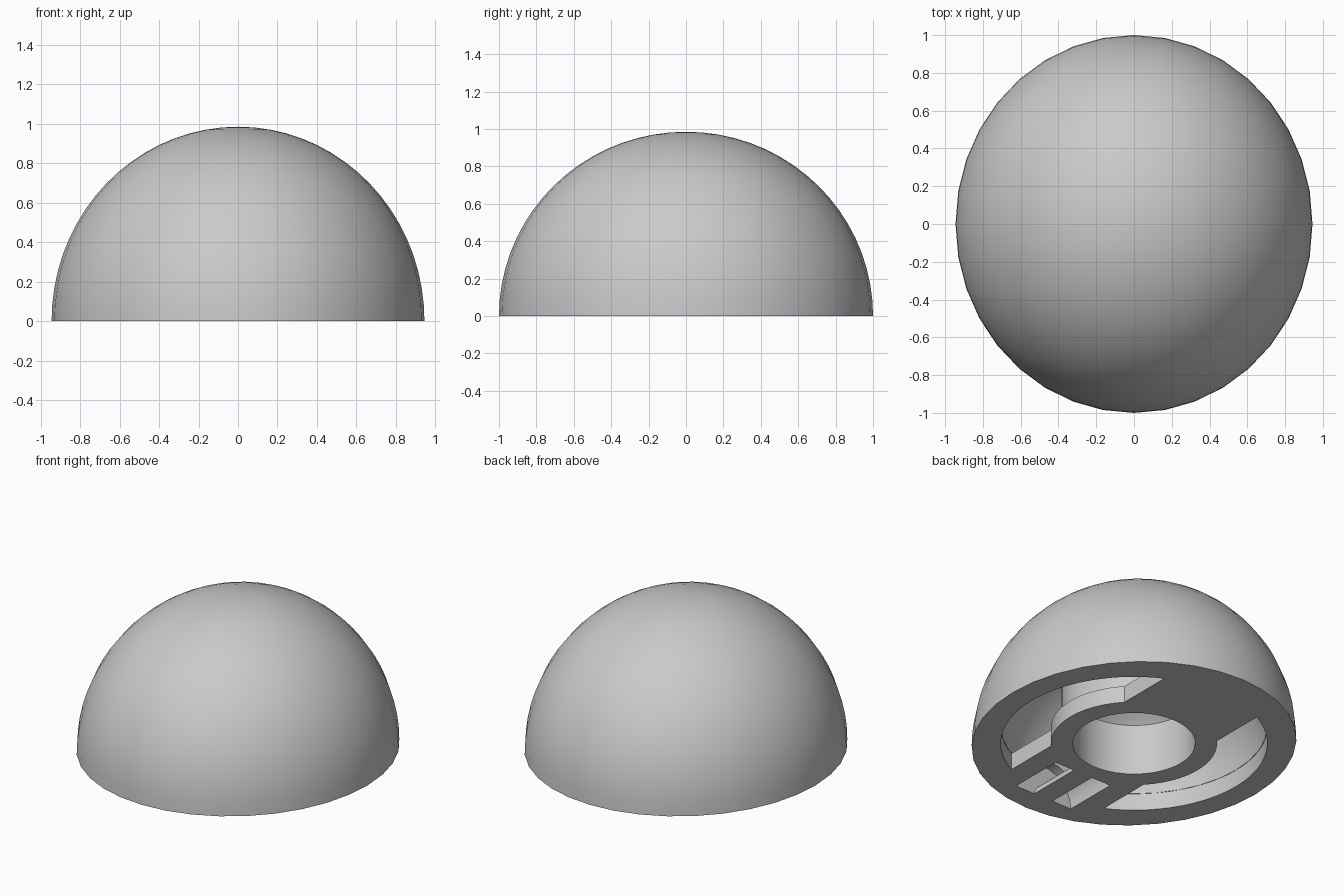
import bpy, bmesh
from math import sin, cos, acos, pi, radians
from mathutils import Matrix

if "Cube" in bpy.data.objects:
    bpy.data.objects.remove(bpy.data.objects["Cube"])

PLATE = 0.11          # thickness of the base plate
HUB, TUBE, BORE = 0.495, 0.432, 0.365
POCKET = 0.795        # outer radius of the base openings
STRIP = 0.36          # half width of the bridge across the base

grey = bpy.data.materials.new("light_grey")
grey.use_nodes = True
grey.diffuse_color = (0.59, 0.59, 0.59, 1)
grey.node_tree.nodes["Principled BSDF"].inputs["Base Color"].default_value = grey.diffuse_color


def to_object(name, bm):
    bmesh.ops.recalc_face_normals(bm, faces=bm.faces)
    mesh = bpy.data.meshes.new(name)
    bm.to_mesh(mesh)
    bm.free()
    mesh.materials.append(grey)
    obj = bpy.data.objects.new(name, mesh)
    bpy.context.collection.objects.link(obj)
    return obj


def half_ellipsoid(name, size, floor):
    bm = bmesh.new()
    bmesh.ops.create_uvsphere(bm, u_segments=36, v_segments=36, radius=1)
    bmesh.ops.scale(bm, vec=size, verts=bm.verts)
    bmesh.ops.bisect_plane(bm, geom=bm.verts[:] + bm.edges[:] + bm.faces[:],
                           plane_co=(0, 0, floor), plane_no=(0, 0, 1), clear_inner=True)
    rim = [e for e in bm.edges if e.is_boundary]
    bmesh.ops.contextual_create(bm, geom=rim)
    return to_object(name, bm)


def prism(name, outline, bottom, top, tip=0, turn=Matrix()):
    """Extrude an outline upward, optionally with a pointed top, then turn it."""
    bm = bmesh.new()
    face = bm.faces.new([bm.verts.new((x, y, bottom)) for x, y in outline])
    up = bmesh.ops.extrude_face_region(bm, geom=[face])["geom"]
    bmesh.ops.translate(bm, vec=(0, 0, top - bottom),
                        verts=[v for v in up if isinstance(v, bmesh.types.BMVert)])
    if tip:
        cap = [f for f in up if isinstance(f, bmesh.types.BMFace)]
        for v in bmesh.ops.poke(bm, faces=cap)["verts"]:
            v.co.z += tip
    bm.transform(turn)
    return to_object(name, bm)


def arc(radius, start, end, steps):
    angles = [start + (end - start) * i / steps for i in range(steps + 1)]
    return [(radius * cos(a), radius * sin(a)) for a in angles]


def circle(radius):
    return arc(radius, 0, 2 * pi, 48)[:-1]


def subtract(target, cutter):
    cutter.hide_render = True
    mod = target.modifiers.new("cut", "BOOLEAN")
    mod.operation, mod.solver, mod.object = "DIFFERENCE", "EXACT", cutter
    bpy.context.view_layer.objects.active = target
    bpy.ops.object.modifier_apply(modifier=mod.name)
    bpy.data.objects.remove(cutter)


# Outer dome, hollowed around a central tube
dome = half_ellipsoid("hollow_dome", (0.945, 1.0, 0.985), 0)
cavity = half_ellipsoid("cavity", (0.802, 0.802, 0.802), PLATE)
subtract(cavity, prism("tube", circle(TUBE), -0.1, 1.1))
subtract(dome, cavity)

# Round bore with a conical end
subtract(dome, prism("bore", circle(BORE), -0.1, 0.334, tip=BORE))

# Curved openings through the base plate, left and right
a, b = acos(STRIP / POCKET), acos(STRIP / HUB)
opening = arc(POCKET, -a, a, 26) + arc(HUB, b, -b, 20)
for side in (-1, 1):
    subtract(dome, prism("opening", [(side * x, y) for x, y in opening], -0.1, PLATE + 0.002))

# Arched strap tunnel under the front of the base, leaving a rounded bar between two slots
outer, inner = 0.212, 0.07
tunnel = ([(outer, -0.1)] + arc(outer, 0, pi, 24) + [(-outer, -0.1), (-inner, -0.1)]
          + arc(inner, pi, 0, 16) + [(inner, -0.1)])
subtract(dome, prism("strap_tunnel", tunnel, 0.475, 0.84, turn=Matrix.Rotation(pi / 2, 4, "X")))

bpy.ops.object.select_all(action="DESELECT")
dome.select_set(True)
bpy.context.view_layer.objects.active = dome
bpy.ops.object.shade_smooth_by_angle(angle=radians(30))
